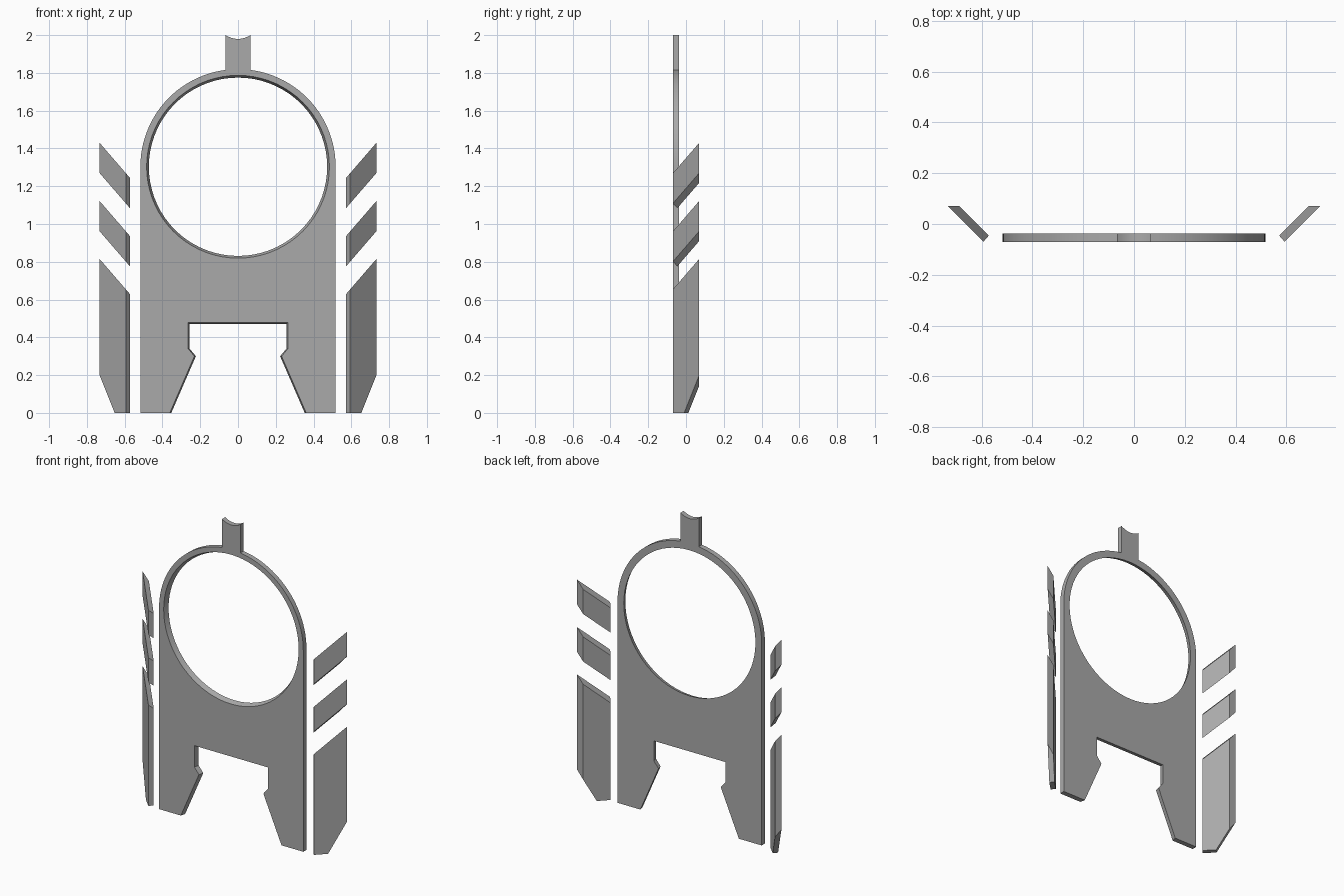
import bpy, bmesh, math
from mathutils import Vector

cube = bpy.data.objects.get("Cube")
if cube:
    bpy.data.objects.remove(cube, do_unlink=True)

grey = bpy.data.materials.new("mid grey")
grey.use_nodes = True
colour = (0.4, 0.4, 0.4, 1)
grey.diffuse_color = colour
grey.node_tree.nodes["Principled BSDF"].inputs["Base Color"].default_value = colour

FRONT, BACK = -0.07, -0.037
RING_Z, RING_R, TAB = 1.303, 0.517, 0.066


def finish(bm, name):
    bmesh.ops.recalc_face_normals(bm, faces=bm.faces[:])
    mesh = bpy.data.meshes.new(name)
    bm.to_mesh(mesh)
    bm.free()
    mesh.materials.append(grey)
    obj = bpy.data.objects.new(name, mesh)
    bpy.context.collection.objects.link(obj)
    return obj


# Plate outline: footed base with a notch, round head and a hollow-topped tab
def outline(draft):
    half = [(0.26 + draft, 0.475 + draft), (0.26 + draft, 0.34),
            (0.227 + draft, 0.3), (0.357 + draft, 0), (RING_R, 0)]
    end = math.acos(TAB / RING_R)
    for i in range(25):
        a = end * i / 24
        half.append((RING_R * math.cos(a), RING_Z + RING_R * math.sin(a)))
    for i in range(6):
        t = 1 - i / 6
        half.append((TAB * t, 1.98 + 0.02 * t * t))
    return half + [(0, 1.98)] + [(-x, z) for x, z in reversed(half)]


def circle(radius, n=72):
    angles = [2 * math.pi * i / n for i in range(n)]
    return [(radius * math.cos(a), RING_Z + radius * math.sin(a)) for a in angles]


def build_plate():
    bm = bmesh.new()
    faces_at = []
    # Openings are slightly wider at the front than at the back
    for y, draft, radius in ((FRONT, 0.004, 0.484), (BACK, -0.004, 0.472)):
        loops, edges = [], []
        for points in (outline(draft), circle(radius)):
            loop = [bm.verts.new((x, y, z)) for x, z in points]
            edges += [bm.edges.new((v, loop[i - 1])) for i, v in enumerate(loop)]
            loops.append(loop)
        bmesh.ops.triangle_fill(bm, edges=edges, use_beauty=True,
                                normal=Vector((0, -1, 0)))
        faces_at.append(loops)
    for a, b in zip(*faces_at):
        for i in range(len(a)):
            bm.faces.new((a[i - 1], a[i], b[i], b[i - 1]))
    return finish(bm, "ring_plate")


def slice_off(bm, point, normal):
    cut = bmesh.ops.bisect_plane(bm, geom=bm.verts[:] + bm.edges[:] + bm.faces[:],
                                 plane_co=point, plane_no=normal, clear_outer=True)
    edges = [e for e in cut["geom_cut"] if isinstance(e, bmesh.types.BMEdge)]
    bmesh.ops.edgeloop_fill(bm, edges=edges)


# Angled side fins: a swept-back prism trimmed by sloping planes
def build_fin(name, side, top, bottom):
    bm = bmesh.new()
    plan = [(0.733, 0.07), (0.593, -0.07), (0.572, -0.046), (0.688, 0.07)]
    base = bm.faces.new([bm.verts.new((x, y, 0)) for x, y in plan])
    ext = bmesh.ops.extrude_face_region(bm, geom=[base])
    bmesh.ops.translate(bm, vec=(0, 0, 2),
                        verts=[v for v in ext["geom"] if isinstance(v, bmesh.types.BMVert)])
    bmesh.ops.recalc_face_normals(bm, faces=bm.faces[:])
    slope = 1.156
    slice_off(bm, (0.733, 0, top), (-slope, 0, 1))
    if bottom:
        slice_off(bm, (0.733, 0, bottom), (slope, 0, -1))
    else:
        # Clipped lower outer corner, square to the fin
        slice_off(bm, (0.733, 0.07, 0.2), (1.25, 1.25, -1))
    for v in bm.verts:
        v.co.x *= side
    return finish(bm, name)


plate = build_plate()
for side, word in ((1, "left"), (-1, "right")):
    build_fin(word + "_upper_fin", side, 1.43, 1.27)
    build_fin(word + "_middle_fin", side, 1.122, 0.962)
    build_fin(word + "_lower_fin", side, 0.815, None)

# Smooth curved rims, sharp plate edges
bpy.ops.object.select_all(action="DESELECT")
plate.select_set(True)
bpy.context.view_layer.objects.active = plate
bpy.ops.object.shade_smooth_by_angle(angle=math.radians(20))
